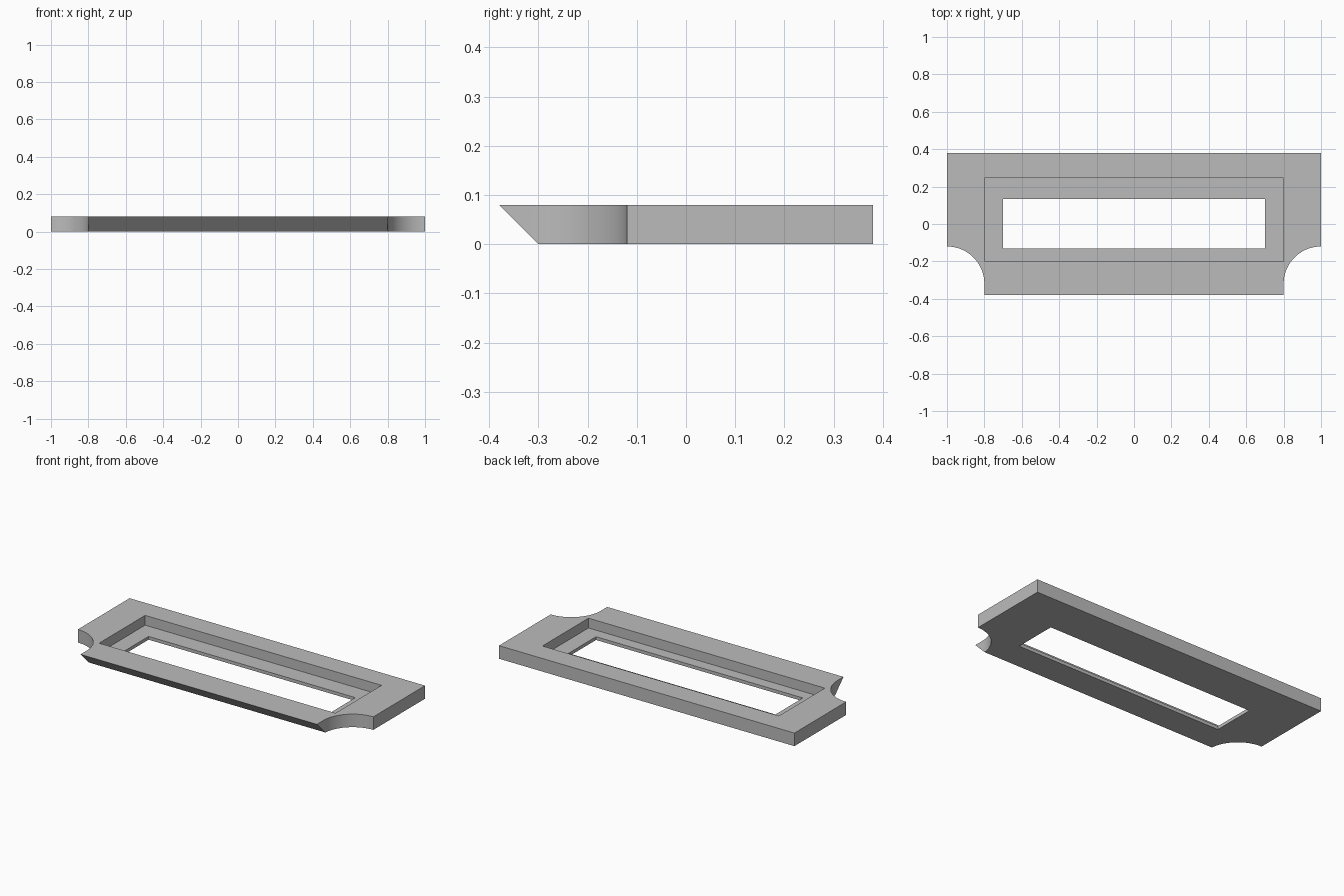
import bpy, bmesh
from math import radians, sin, cos

if "Cube" in bpy.data.objects:
    bpy.data.objects.remove(bpy.data.objects["Cube"])

HEIGHT = 0.08
LEDGE = 0.02
SIDE, BACK, FRONT = 1.0, 0.38, -0.38
NOTCH = 0.2

grey = bpy.data.materials.new("plain grey")
grey.use_nodes = True
colour = (0.5, 0.5, 0.5, 1)
grey.diffuse_color = colour
grey.node_tree.nodes["Principled BSDF"].inputs["Base Color"].default_value = colour


def prism(name, outline, z0, z1):
    """Extrude a counter-clockwise outline from z0 to z1."""
    bm = bmesh.new()
    base = bm.faces.new([bm.verts.new((x, y, z0)) for x, y in outline])
    top = bmesh.ops.extrude_face_region(bm, geom=[base])["geom"]
    verts = [v for v in top if isinstance(v, bmesh.types.BMVert)]
    bmesh.ops.translate(bm, verts=verts, vec=(0, 0, z1 - z0))
    bmesh.ops.recalc_face_normals(bm, faces=bm.faces)
    mesh = bpy.data.meshes.new(name)
    bm.to_mesh(mesh)
    bm.free()
    mesh.materials.append(grey)
    obj = bpy.data.objects.new(name, mesh)
    bpy.context.collection.objects.link(obj)
    return obj


def rectangle(x, y0, y1):
    return [(-x, y0), (x, y0), (x, y1), (-x, y1)]


# Plate outline with a concave quarter-round notch in each front corner
arc = [(SIDE - NOTCH * cos(radians(a)), -0.32 + NOTCH * sin(radians(a)))
       for a in range(0, 91, 5)]
right_half = [(SIDE - NOTCH, FRONT)] + arc + [(SIDE, BACK)]
outline = right_half + [(-x, y) for x, y in reversed(right_half)]
frame = prism("frame_plate", outline, 0, HEIGHT)

# Undercut the front edge at 45 degrees
bm = bmesh.new()
bm.from_mesh(frame.data)
cut = bmesh.ops.bisect_plane(
    bm, geom=bm.verts[:] + bm.edges[:] + bm.faces[:], dist=1e-6,
    plane_co=(0, FRONT, HEIGHT), plane_no=(0, -1, -1), clear_outer=True)
rim = [e for e in bm.edges if e.is_boundary]
bmesh.ops.holes_fill(bm, edges=rim, sides=0)
bmesh.ops.recalc_face_normals(bm, faces=bm.faces)
bm.to_mesh(frame.data)
bm.free()

# Cut the stepped recess and the through window
cutters = [prism("recess_cutter", rectangle(0.8, -0.2, 0.245), LEDGE, 0.2),
           prism("window_cutter", rectangle(0.7, -0.13, 0.135), -0.1, 0.2)]
bpy.ops.object.select_all(action="DESELECT")
frame.select_set(True)
bpy.context.view_layer.objects.active = frame
for cutter in cutters:
    cutter.hide_render = True
    mod = frame.modifiers.new(cutter.name, "BOOLEAN")
    mod.operation = "DIFFERENCE"
    mod.solver = "EXACT"
    mod.object = cutter
    bpy.ops.object.modifier_apply(modifier=mod.name)
for cutter in cutters:
    bpy.data.objects.remove(cutter)

# Smooth notches, crisp edges elsewhere
bpy.ops.object.shade_smooth_by_angle(angle=radians(20))
